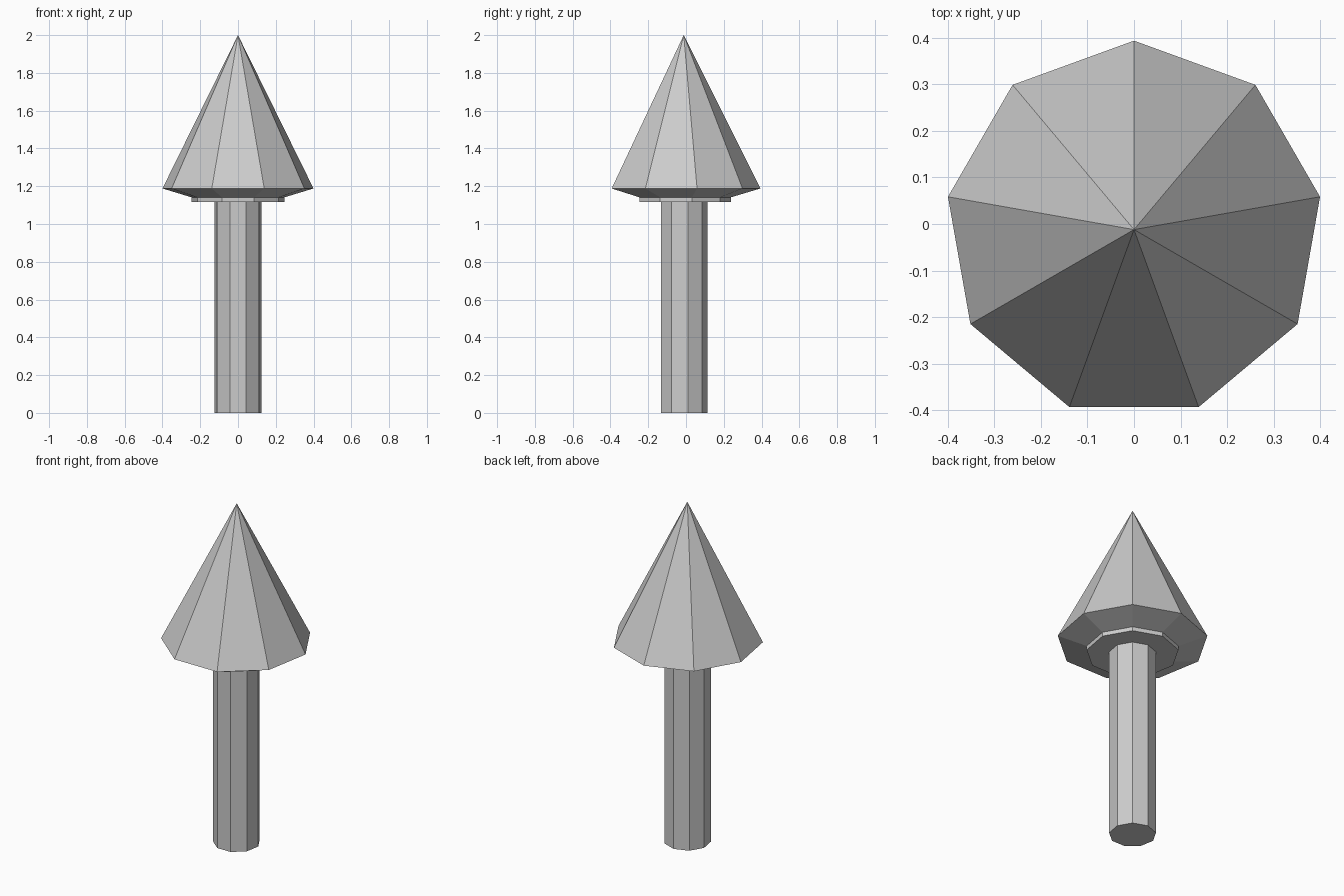
import bpy, bmesh
from math import sin, cos, radians

if "Cube" in bpy.data.objects:
    bpy.data.objects.remove(bpy.data.objects["Cube"])

SIDES = 9
CENTRE_Y = -0.012


def lathe(name, profile):
    """Closed nine-sided solid from (radius, z) points, bottom to top."""
    bm = bmesh.new()
    rings = []
    for r, z in profile:
        if r == 0:
            rings.append([bm.verts.new((0, CENTRE_Y, z))] * SIDES)
            continue
        angles = [radians(90 + 360 * i / SIDES) for i in range(SIDES)]
        rings.append([bm.verts.new((r * cos(a), CENTRE_Y + r * sin(a), z)) for a in angles])
    bm.faces.new(rings[0][::-1])
    for low, high in zip(rings, rings[1:]):
        for i in range(SIDES):
            j = (i + 1) % SIDES
            quad = [low[i], low[j], high[j], high[i]]
            bm.faces.new(list(dict.fromkeys(quad)))
    if profile[-1][0] > 0:
        bm.faces.new(rings[-1])
    bmesh.ops.recalc_face_normals(bm, faces=bm.faces)
    mesh = bpy.data.meshes.new(name)
    bm.to_mesh(mesh)
    bm.free()
    obj = bpy.data.objects.new(name, mesh)
    bpy.context.collection.objects.link(obj)
    return obj


# Straight stem, standing on the ground and meeting the collar
lathe("stem", [(0.127, 0), (0.127, 1.117)])

# Pointed cap with a sloped underside and a thin collar
lathe("pointed_cap", [(0.249, 1.117), (0.249, 1.141), (0.406, 1.188), (0, 2.0)])
